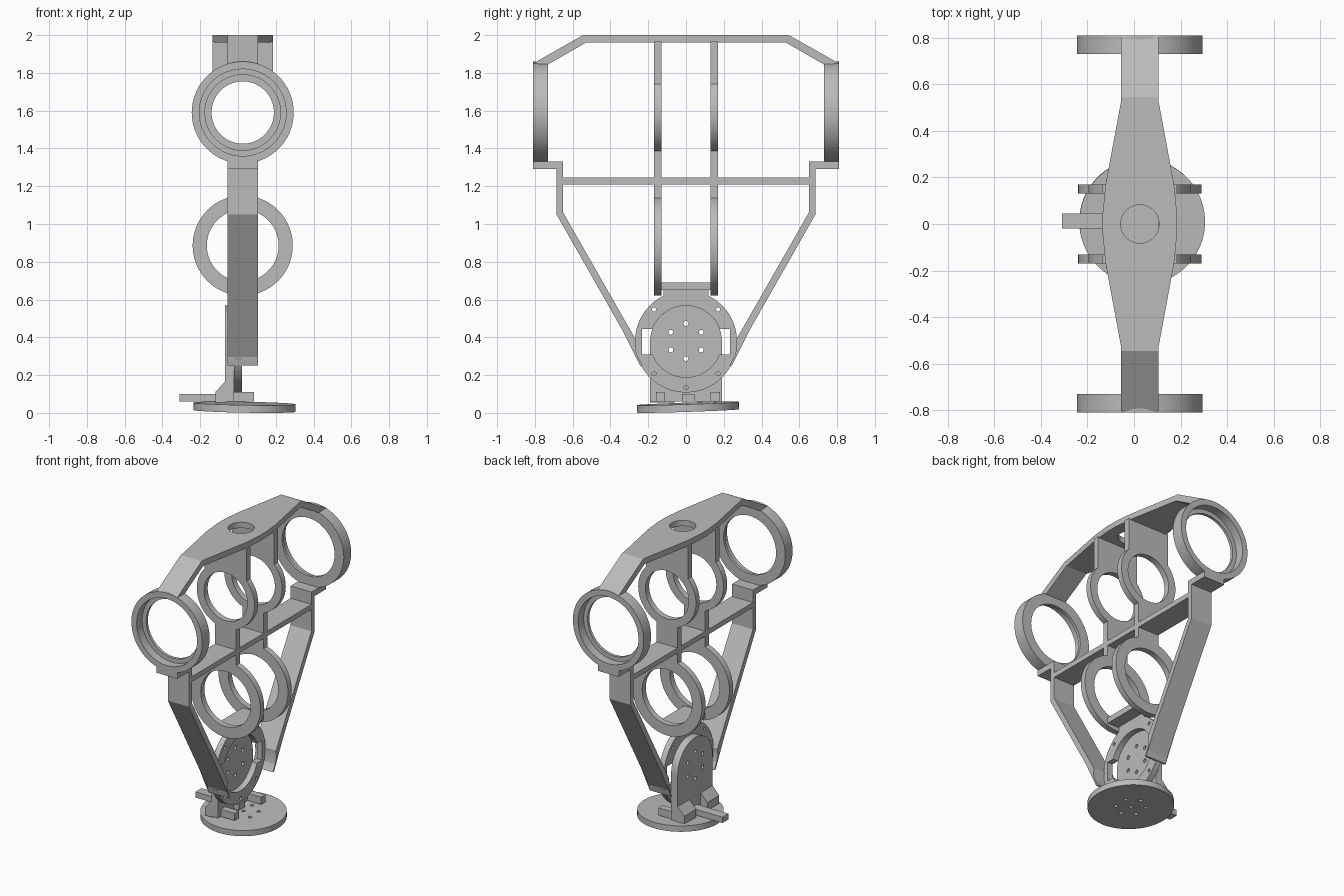
import bpy, bmesh
from math import sin, cos, pi, radians
from mathutils import Vector, Matrix

if "Cube" in bpy.data.objects:
    bpy.data.objects.remove(bpy.data.objects["Cube"], do_unlink=True)

grey = bpy.data.materials.new("matte_grey")
grey.use_nodes = True
grey.diffuse_color = (0.5, 0.5, 0.5, 1)
grey.node_tree.nodes["Principled BSDF"].inputs["Base Color"].default_value = (0.5, 0.5, 0.5, 1)

CX = 0.025      # centre of the frame across its width
HALF = 0.08     # half width of the frame strips


def finish(name, bm):
    bmesh.ops.recalc_face_normals(bm, faces=bm.faces)
    mesh = bpy.data.meshes.new(name)
    bm.to_mesh(mesh)
    bm.free()
    obj = bpy.data.objects.new(name, mesh)
    bpy.context.collection.objects.link(obj)
    mesh.materials.append(grey)
    return obj


def prism(name, pts, axis, lo, hi):
    """Extrude a 2D outline along an axis, from lo to hi."""
    place = {"x": lambda a, b: (lo, a, b),
             "y": lambda a, b: (a, lo, b),
             "z": lambda a, b: (a, b, lo)}[axis]
    bm = bmesh.new()
    face = bm.faces.new([bm.verts.new(place(a, b)) for a, b in pts])
    out = bmesh.ops.extrude_face_region(bm, geom=[face])
    step = Vector([hi - lo if c == axis else 0 for c in "xyz"])
    bmesh.ops.translate(bm, verts=[v for v in out["geom"] if isinstance(v, bmesh.types.BMVert)], vec=step)
    return finish(name, bm)


def box(name, x, y, z):
    return prism(name, [(x[0], y[0]), (x[1], y[0]), (x[1], y[1]), (x[0], y[1])], "z", *z)


def circle(a, b, r, n=64, start=0.0, sweep=2 * pi):
    return [(a + r * cos(start + sweep * i / n), b + r * sin(start + sweep * i / n)) for i in range(n)]


def ring(name, centre, profile, steps=72):
    """Turn a closed (radius, y) profile about the y direction."""
    bm = bmesh.new()
    c = Vector(centre)
    verts = [bm.verts.new(c + Vector((r, y, 0))) for r, y in profile]
    edges = [bm.edges.new((verts[i - 1], verts[i])) for i in range(len(verts))]
    bmesh.ops.spin(bm, geom=verts + edges, cent=c, axis=(0, 1, 0), angle=2 * pi, steps=steps, use_merge=True)
    bmesh.ops.remove_doubles(bm, verts=bm.verts, dist=0.0001)
    return finish(name, bm)


def carve(obj, cutter, operation="DIFFERENCE"):
    mod = obj.modifiers.new("carve", "BOOLEAN")
    mod.operation, mod.solver, mod.object = operation, "EXACT", cutter
    bpy.context.view_layer.objects.active = obj
    bpy.ops.object.modifier_apply(modifier=mod.name)
    bpy.data.objects.remove(cutter, do_unlink=True)


def strip(name, pts):
    return prism(name, pts, "x", CX - HALF, CX + HALF)


# Top bridge: bent strip, tapered in plan, with a round hole
half = [(0.545, 2.0), (0.81, 1.85), (0.73, 1.845), (0.53, 1.96)]
bridge = prism("top_bridge", half + [(-y, z) for y, z in reversed(half)], "x", CX - 0.2, CX + 0.2)
side = [(0.08, -0.9), (0.08, -0.53), (0.147, -0.17), (0.16, -0.04),
        (0.16, 0.04), (0.147, 0.17), (0.08, 0.53), (0.08, 0.9)]
plan = [(CX + x, y) for x, y in side] + [(CX - x, y) for x, y in reversed(side)]
carve(bridge, prism("plan_cutter", plan, "z", 1.7, 2.1), "INTERSECT")
carve(bridge, prism("hole_cutter", circle(CX, 0, 0.082), "z", 1.9, 2.1))

# Cross bar between the two sides
strip("cross_bar", [(-0.66, 1.21), (0.66, 1.21), (0.66, 1.245), (-0.66, 1.245)])

for s, tag in ((-1, "front"), (1, "back")):
    # Large outer ring with an inner lip
    ring(tag + "_large_ring", (CX, 0, 1.59),
         [(0.27, s * 0.73), (0.27, s * 0.81), (0.23, s * 0.81), (0.23, s * 0.75),
          (0.20, s * 0.75), (0.20, s * 0.73)])
    # Stepped bracket, upright and slanting leg
    strip(tag + "_ring_bracket", [(s * y, z) for y, z in
          ((0.81, 1.29), (0.81, 1.33), (0.65, 1.33), (0.65, 1.29))])
    strip(tag + "_leg", [(s * y, z) for y, z in
          ((0.685, 1.29), (0.65, 1.29), (0.65, 1.06), (0.264, 0.385), (0.268, 0.34),
           (0.243, 0.25), (0.23, 0.25), (0.685, 1.05))])
    # Inner panel: two rings joined by posts
    y0, y1 = s * 0.13, s * 0.17
    ring(tag + "_upper_ring", (CX, 0, 1.59), [(0.22, y0), (0.22, y1), (0.165, y1), (0.165, y0)])
    ring(tag + "_lower_ring", (CX, 0, 0.886), [(0.265, y0), (0.265, y1), (0.19, y1), (0.19, y0)])
    prism(tag + "_upper_post", [(CX + x, z) for x, z in
          ((-0.16, 1.965), (-0.16, 1.735), (0, 1.78), (0.16, 1.735), (0.16, 1.965))], "y", y0, y1)
    box(tag + "_middle_post", (CX - HALF, CX + HALF), (y0, y1), (1.11, 1.4))

# Shelf tying the lower rings to the pivot
box("pivot_shelf", (CX - HALF, CX + HALF), (-0.14, 0.14), (0.65, 0.69))
box("pivot_shelf_foot", (-0.02, 0.02), (-0.12, 0.12), (0.61, 0.66))

# Pivot ring with side slots and bolt holes
PZ = 0.378
pivot = prism("pivot_ring", circle(0, PZ, 0.27, 96), "x", -0.02, 0.02)
carve(pivot, prism("bore_cutter", circle(0, PZ, 0.19), "x", -0.1, 0.1))
for s in (-1, 1):
    carve(pivot, box("slot_cutter", (-0.1, 0.1), sorted((s * 0.14, s * 0.233)), (0.31, 0.445)))
for i in range(6):
    a = pi / 2 + i * pi / 3
    spot = (0.17 * (1 if cos(a) > 0 else -1) if i % 3 else 0, PZ + (0.17 if i % 3 else 0.243) * (1 if sin(a) > 0 else -1))
    carve(pivot, prism("bolt_cutter", circle(*spot, 0.011, 16), "x", -0.1, 0.1))

# Arched back plate with bolt holes
arch = [(-0.19, 0.06), (0.19, 0.06)] + circle(0, PZ, 0.19, 40, 0, pi) + [(-0.19, PZ)]
plate = prism("back_plate", arch, "x", -0.07, -0.02)
for y, z in circle(0, PZ + 0.002, 0.093, 6, pi / 2):
    carve(plate, prism("bolt_cutter", circle(y, z, 0.013, 16), "x", -0.2, 0.1))

# Wedges, clamp arm and feet at the base of the plate
for s, tag in ((-1, "front"), (1, "back")):
    prism(tag + "_wedge", [(-0.12, 0.055), (-0.06, 0.055), (-0.06, 0.175), (-0.12, 0.11)],
          "y", s * 0.06, s * 0.19)
    y = 0.01 + s * 0.145
    box(tag + "_foot", (-0.03, 0.085), (y - 0.024, y + 0.024), (0.06, 0.11))
box("clamp_arm", (-0.31, 0.02), (-0.02, 0.045), (0.06, 0.1))

# Slightly tilted round base with bolt holes
base = prism("round_base", circle(0, 0, 0.27, 96), "z", -0.02, 0.02)
for x, y in circle(0, 0, 0.095, 6, pi / 6) + [(0, 0)]:
    carve(base, prism("bolt_cutter", circle(x, y, 0.012, 16), "z", -0.1, 0.1))
base.data.transform(Matrix.Translation((0.035, 0.01, 0.0325)) @
                    Matrix.Rotation(radians(1.9), 4, "X") @ Matrix.Rotation(radians(1.0), 4, "Y"))
low = min(v.co.z for v in base.data.vertices)
base.data.transform(Matrix.Translation((0, 0, -low)))

# Smooth curved walls, keep hard edges
bpy.ops.object.select_all(action="DESELECT")
for obj in bpy.context.collection.objects:
    if obj.type == "MESH" and grey.name in obj.data.materials:
        obj.select_set(True)
        bpy.context.view_layer.objects.active = obj
bpy.ops.object.shade_smooth_by_angle(angle=radians(25))
